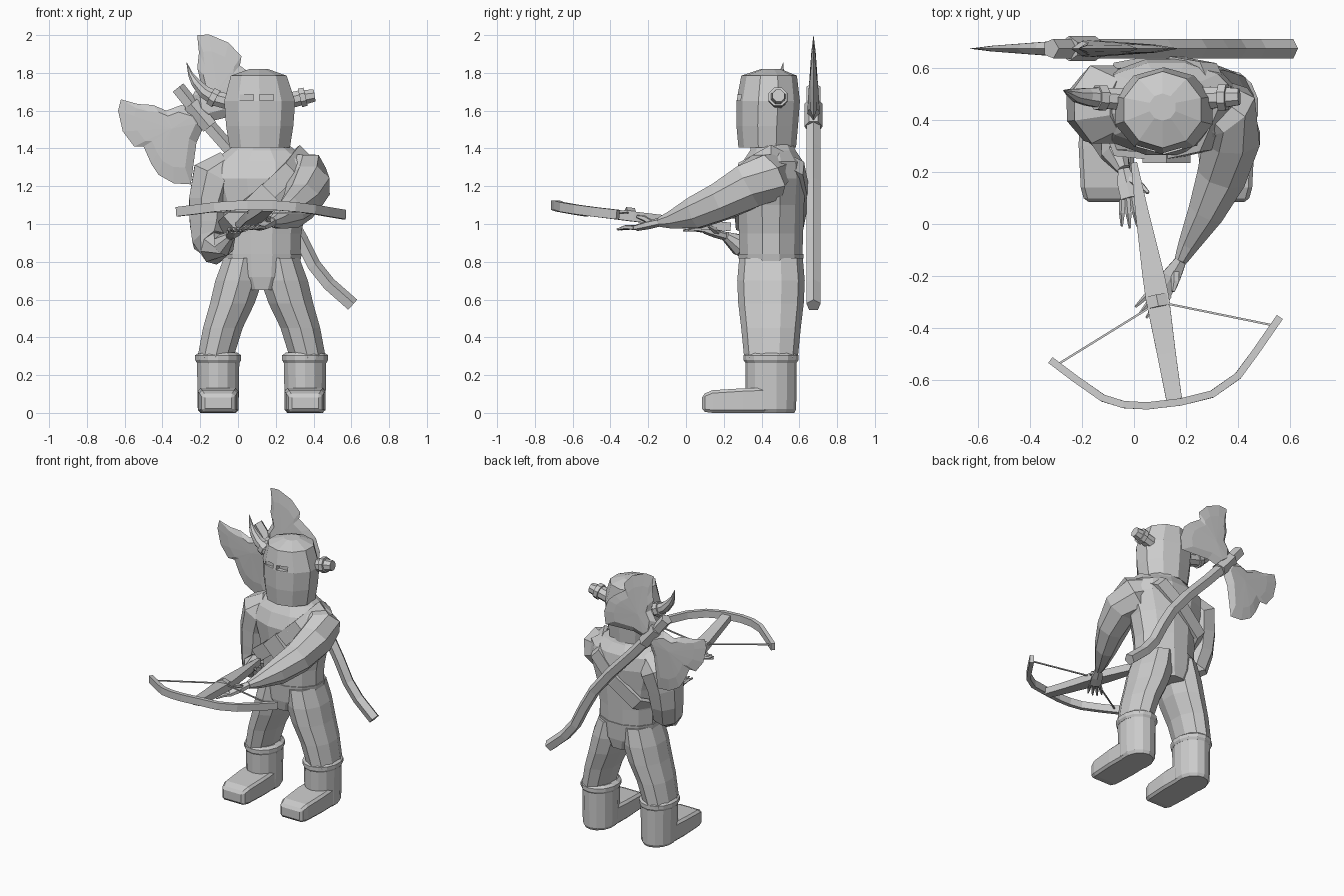
import bpy, bmesh, math
from mathutils import Vector

old = bpy.data.objects.get("Cube")
if old:
    bpy.data.objects.remove(old)

grey = bpy.data.materials.new("plain_grey")
grey.use_nodes = True
GREY = (0.6, 0.6, 0.6, 1)
grey.diffuse_color = GREY
grey.node_tree.nodes["Principled BSDF"].inputs["Base Color"].default_value = GREY

MID = 0.125                      # body centre line in x
UP, BACK = Vector((0, 0, 1)), Vector((0, 1, 0))


def finish(name, bm):
    bmesh.ops.recalc_face_normals(bm, faces=bm.faces)
    mesh = bpy.data.meshes.new(name)
    bm.to_mesh(mesh)
    bm.free()
    mesh.materials.append(grey)
    obj = bpy.data.objects.new(name, mesh)
    bpy.context.collection.objects.link(obj)
    return obj


def loft(name, rings, n=8, ref=BACK, axis=None, closed=False, mirror=False):
    """Skin through rings of (x, y, z, half width, half depth); depth runs along ref."""
    bm = bmesh.new()
    pts = [Vector(r[:3]) for r in rings]
    k, loops = len(pts), []
    for i, ring in enumerate(rings):
        if axis:
            t = axis
        elif closed:
            t = (pts[(i + 1) % k] - pts[i - 1]).normalized()
        else:
            t = (pts[min(i + 1, k - 1)] - pts[max(i - 1, 0)]).normalized()
        r = ref(pts[i]) if callable(ref) else ref
        side = r.cross(t).normalized()
        out = t.cross(side)
        grow = 1 / math.cos(math.pi / n)
        loop = []
        for j in range(n):
            a = 2 * math.pi * (j + 0.5) / n
            p = pts[i] + grow * (side * math.cos(a) * ring[3] + out * math.sin(a) * ring[-1])
            if mirror:
                p.x = 2 * MID - p.x
            loop.append(bm.verts.new(p))
        loops.append(loop)
    for i in range(k if closed else k - 1):
        a, b = loops[i], loops[(i + 1) % k]
        for j in range(n):
            bm.faces.new((a[j], a[(j + 1) % n], b[(j + 1) % n], b[j]))
    if not closed:
        bm.faces.new(loops[0])
        bm.faces.new(loops[-1])
    return finish(name, bm)


def box(name, centre, size, turn=0):
    bpy.ops.mesh.primitive_cube_add(size=1, location=centre, rotation=(0, turn, 0))
    obj = bpy.context.object
    obj.name, obj.scale = name, size
    obj.data.materials.append(grey)
    return obj


# Torso, neck and hips
loft("torso", [(MID, .45, .8, .205, .165), (MID, .45, .95, .21, .17), (MID, .45, 1.1, .24, .175),
               (MID, .45, 1.24, .29, .185), (MID, .46, 1.33, .27, .16), (MID, .46, 1.39, .18, .12),
               (MID, .45, 1.46, .09, .1)], 12, axis=UP)
loft("hips", [(MID, .45, .65, .12, .15), (MID, .45, .72, .19, .165), (MID, .45, .84, .212, .172)],
     12, axis=UP)

# Legs and boots
for side, flip in (("left", False), ("right", True)):
    loft(side + "_leg", [(.22, .45, .82, .105, .16), (.245, .45, .7, .125, .17), (.28, .45, .58, .118, .165),
                         (.33, .45, .45, .105, .15), (.37, .45, .29, .095, .135)],
         10, axis=UP, mirror=flip)
    loft(side + "_boot", [(.355, .45, 0, .095, .12), (.355, .45, .02, .108, .13), (.355, .45, .27, .112, .132)],
         14, axis=UP, mirror=flip)
    loft(side + "_boot_cuff", [(.355, .45, .265, .113, .132), (.355, .45, .28, .122, .142),
                               (.355, .45, .305, .122, .142), (.355, .45, .32, .1, .13)],
         14, axis=UP, mirror=flip)
    foot = loft(side + "_foot", [(.355, .45, .068, .105, .068), (.355, .3, .065, .108, .065),
                                 (.355, .14, .06, .1, .06), (.355, .085, .052, .085, .045)],
                4, ref=UP, axis=-BACK, mirror=flip)
    bev = foot.modifiers.new("soft_edges", "BEVEL")
    bev.width, bev.segments = .015, 1

# Arms
loft("left_arm", [(.27, .47, 1.29, .1, .09), (.35, .43, 1.25, .125, .13), (.375, .33, 1.2, .11, .12),
                  (.34, .19, 1.12, .095, .1), (.28, .05, 1.06, .07, .085), (.21, -.08, 1.02, .04, .045),
                  (.18, -.14, 1.01, .025, .025)], 8, ref=UP)
loft("right_arm", [(-.04, .46, 1.32, .08, .1), (-.12, .46, 1.25, .125, .15), (-.15, .45, 1.12, .11, .13),
                   (-.155, .44, 1.0, .1, .115), (-.15, .42, .91, .09, .1), (-.12, .37, .87, .08, .08),
                   (-.075, .28, .89, .055, .055), (-.04, .21, .935, .025, .025)], 8)


# Hands: palm, four fingers and a thumb
def hand(name, wrist, knuckle, tip, thumb_tip):
    w, k, t = Vector(wrist), Vector(knuckle), Vector(tip)
    across = UP.cross(k - w).normalized()
    loft(name + "_palm", [(*w, .022, .02), (*w.lerp(k, .5), .036, .02), (*k, .036, .015)], 6, ref=UP)
    for f in range(4):
        off = across * (f - 1.5) * .02
        end = t + off * 1.5 - (t - k) * .12 * abs(f - 1.5)
        mid = (k + off).lerp(end, .5) + UP * .008
        loft(f"{name}_finger_{f + 1}", [(*(k + off), .01), (*mid, .01), (*end, .004)], 5, ref=UP)
    loft(name + "_thumb", [(*w.lerp(k, .3), .014), (*w.lerp(Vector(thumb_tip), .7), .013), (*thumb_tip, .006)],
         5, ref=UP)


hand("left_hand", (.18, -.14, 1.01), (.11, -.26, .98), (.03, -.36, .97), (.15, -.26, 1.04))
hand("right_hand", (-.04, .21, .935), (-.015, .1, .965), (.0, -.02, .965), (.055, .12, .99))

# Helmet with eye slits
helmet = loft("helmet", [(.115, .43, 1.405, .16, .145), (.115, .43, 1.52, .178, .155),
                         (.115, .435, 1.65, .188, .16), (.11, .44, 1.785, .148, .14),
                         (.11, .45, 1.82, .05, .05)], 10, axis=UP)
for x in (.045, .15):
    cutter = box("eye_cutter", (x, .28, 1.67), (.075, .05, .03))
    cut = helmet.modifiers.new("eye_slit", "BOOLEAN")
    cut.operation, cut.solver, cut.object = "DIFFERENCE", "EXACT", cutter
    bpy.context.view_layer.objects.active = helmet
    bpy.ops.object.modifier_apply(modifier=cut.name)
    bpy.data.objects.remove(cutter)

# Horns: a whole one on the right, a broken stub on the left
loft("right_horn", [(-.04, .48, 1.645, .042), (-.12, .485, 1.665, .04), (-.18, .49, 1.7, .034),
                    (-.225, .495, 1.75, .025), (-.25, .505, 1.79, .014), (-.272, .515, 1.855, .001)], 8)
loft("right_horn_ring", [(-.115, .485, 1.662, .049), (-.145, .487, 1.678, .046)], 8)
loft("left_horn_stub", [(.26, .485, 1.65, .042), (.34, .487, 1.67, .04), (.405, .49, 1.68, .032)], 8)
loft("left_horn_ring", [(.328, .487, 1.667, .05), (.358, .487, 1.674, .049)], 8)

# Shoulder strap and its square buckle
strap = [(.35, .45, 1.375), (.28, .295, 1.285), (.125, .262, 1.14), (-.04, .275, 1.01), (-.1, .44, .95),
         (-.04, .61, 1.02), (.125, .637, 1.15), (.28, .61, 1.29)]
loft("shoulder_strap", [(*p, .048, .014) for p in strap], 4, closed=True,
     ref=lambda p: p - Vector((MID, .45, 1.16)))
box("strap_buckle", (.125, .25, 1.12), (.13, .03, .13), math.pi / 4)

# Crossbow
loft("crossbow_stock", [(0, .235, .985, .012, .022), (.03, .05, 1.0, .025, .026), (.075, -.2, 1.03, .042, .026),
                        (.09, -.285, 1.04, .045, .026), (.125, -.5, 1.065, .036, .024),
                        (.157, -.69, 1.09, .03, .022)], 4, ref=UP)
loft("crossbow_latch", [(.086, -.275, 1.05, .04, .03), (.095, -.32, 1.055, .04, .03)], 6, ref=UP)
limb = [(-.32, -.525, 1.065), (-.22, -.6, 1.077), (-.12, -.67, 1.09), (-.04, -.695, 1.097), (.05, -.7, 1.1),
        (.18, -.685, 1.1), (.3, -.655, 1.09), (.4, -.585, 1.078), (.47, -.49, 1.065), (.56, -.36, 1.05)]
loft("crossbow_limb", [(*p, .014, .025) for p in limb], 4, ref=UP)
for label, end in (("right", (-.285, -.535, 1.068)), ("left", (.535, -.39, 1.055))):
    loft("bowstring_" + label, [(.095, -.3, 1.06, .004), (*end, .004)], 4, ref=UP)

# Axe handle on the back
AXE_Y = .675
shaft = [(-.32, 1.72), (-.2, 1.57), (-.05, 1.4), (.12, 1.22), (.25, 1.06), (.33, .92), (.4, .78), (.48, .68),
         (.605, .57)]
loft("axe_handle", [(x, AXE_Y, z, .032) for x, z in shaft], 5)
loft("axe_socket", [(-.25, AXE_Y, 1.635, .042), (-.15, AXE_Y, 1.515, .042)], 6)

# Axe blades: outline as (angle, reach) about the hub, thick near the hub, sharp at the rim
HUB = Vector((-.2, AXE_Y, 1.57))
rim = [(-.62, 1.66), (-.53, 1.635), (-.45, 1.63), (-.38, 1.6), (-.3, 1.63), (-.2, 1.6), (-.17, 1.54), (-.22, 1.43),
       (-.25, 1.21), (-.34, 1.215), (-.42, 1.26), (-.46, 1.32), (-.5, 1.41), (-.55, 1.41), (-.61, 1.49), (-.635, 1.6)]


def blade(name, mirrored):
    bm = bmesh.new()
    pts = []
    for x, z in rim:
        d = Vector((x, AXE_Y, z)) - HUB
        if mirrored:                       # reflect across the handle direction
            r, a = d.length, math.radians(260) - math.atan2(d.z, d.x)
            d = Vector((r * math.cos(a), 0, r * math.sin(a)))
        pts.append(d)
    centre = sum(pts, Vector()) / len(pts)
    edge = [bm.verts.new(HUB + p) for p in pts]
    for s in (-1, 1):
        inner = []
        for p in pts:
            q = p.lerp(centre * .7, .3)
            thick = .036 * max(.3, 1 - q.length / .5)
            inner.append(bm.verts.new(HUB + q + BACK * s * thick))
        for i in range(len(pts)):
            j = (i + 1) % len(pts)
            bm.faces.new((edge[i], edge[j], inner[j], inner[i]))
        top = bm.verts.new(HUB + centre * .7 + BACK * s * .026)
        for i in range(len(pts)):
            bm.faces.new((inner[i], inner[(i + 1) % len(pts)], top))
    finish(name, bm)


blade("axe_blade_lower", False)
blade("axe_blade_upper", True)
